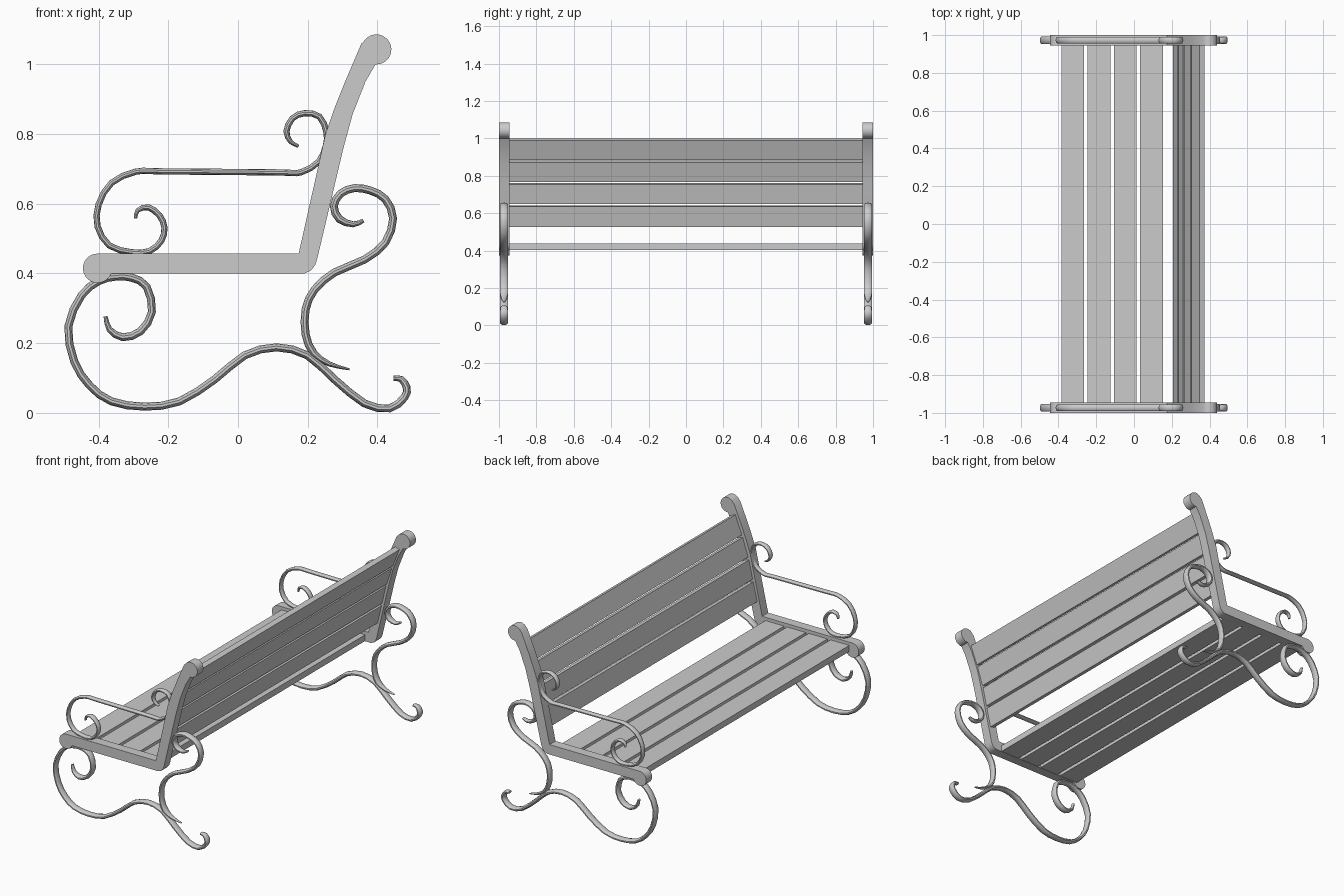
import bpy, bmesh, math
from mathutils import Vector


def make(name, bm, smooth=None, mirror=False):
    bmesh.ops.recalc_face_normals(bm, faces=bm.faces[:])
    me = bpy.data.meshes.new(name)
    bm.to_mesh(me)
    bm.free()
    ob = bpy.data.objects.new(name, me)
    bpy.context.collection.objects.link(ob)
    if mirror:
        m = ob.modifiers.new("mirror", 'MIRROR')
        m.use_axis = (False, True, False)
    if smooth:
        bpy.ops.object.select_all(action='DESELECT')
        ob.select_set(True)
        bpy.context.view_layer.objects.active = ob
        bpy.ops.object.shade_smooth_by_angle(angle=math.radians(smooth))
    return ob


def prism(name, outline, y0, y1, smooth=None, mirror=False):
    """Extrude an (x, z) outline from y0 to y1."""
    bm = bmesh.new()
    a = [bm.verts.new((x, y0, z)) for x, z in outline]
    b = [bm.verts.new((x, y1, z)) for x, z in outline]
    bm.faces.new(a)
    bm.faces.new(b[::-1])
    for i in range(len(a)):
        j = (i + 1) % len(a)
        bm.faces.new((a[i], a[j], b[j], b[i]))
    return make(name, bm, smooth, mirror)


def arc(cx, cz, r, a0, a1, n):
    return [(cx + r * math.cos(math.radians(a0 + (a1 - a0) * i / n)),
             cz + r * math.sin(math.radians(a0 + (a1 - a0) * i / n)))
            for i in range(n + 1)]


def spline(pts, sub=2):
    """Catmull-Rom curve through the points."""
    p = [Vector(q) for q in pts]
    p = [2 * p[0] - p[1]] + p + [2 * p[-1] - p[-2]]
    out = []
    for i in range(1, len(p) - 2):
        a, b, c, d = p[i - 1:i + 3]
        for k in range(sub):
            t = k / sub
            out.append(0.5 * (2 * b + (c - a) * t + (2 * a - 5 * b + 4 * c - d) * t * t
                              + (3 * b - a - 3 * c + d) * t ** 3))
    return out + [p[-2]]


def scroll(name, pts, thick, wide, start=0.5, end=0.5, sides=10):
    """Sweep an oval section along a curled path, tapering at both ends."""
    path = spline(pts)
    n = len(path)
    bm = bmesh.new()
    rings = []
    for i, p in enumerate(path):
        t = (path[min(i + 1, n - 1)] - path[max(i - 1, 0)]).normalized()
        s = min(1, start + (1 - start) * i / 4, end + (1 - end) * (n - 1 - i) / 4)
        ring = []
        for k in range(sides):
            a = 2 * math.pi * k / sides
            u, v = math.cos(a) * thick * s, math.sin(a) * wide * s
            ring.append(bm.verts.new((p.x - t.y * u, -0.973 + v, p.y + t.x * u)))
        rings.append(ring)
    for r, q in zip(rings, rings[1:]):
        for k in range(sides):
            j = (k + 1) % sides
            bm.faces.new((r[k], r[j], q[j], q[k]))
    bm.faces.new(rings[0])
    bm.faces.new(rings[-1])
    return make(name, bm, 50, True)


# Flat L-shaped end frames with round knobs
outline = (arc(-0.403, 0.415, 0.042, -21, -270, 20)
           + [(0.174, 0.457), (0.251, 0.80), (0.277, 0.875), (0.306, 0.948), (0.354, 1.06)]
           + arc(0.397, 1.043, 0.043, 150, -93, 20)
           + [(0.366, 0.951), (0.329, 0.857), (0.303, 0.762), (0.228, 0.445),
              (0.222, 0.425), (0.209, 0.408), (0.190, 0.40)])
prism("end_frame", outline, -1.0, -0.945, 30, True)

# Seat slats
for i in range(4):
    x = -0.384 + 0.139 * i
    prism(f"seat_slat_{i + 1}", [(x, 0.402), (x + 0.12, 0.402), (x + 0.12, 0.438), (x, 0.438)],
          -0.95, 0.95)

# Back slats, following the lean of the frame
back = [((0.219, 0.530), (0.2445, 0.638)), ((0.248, 0.652), (0.272, 0.757)),
        ((0.277, 0.771), (0.312, 0.876)), ((0.317, 0.888), (0.359, 0.994))]
for i, (lo, hi) in enumerate(back):
    lo, hi = Vector(lo), Vector(hi)
    d = (hi - lo).normalized()
    nrm = Vector((-d.y, d.x)) * 0.014
    prism(f"back_slat_{i + 1}", [lo + nrm, hi + nrm, hi - nrm, lo - nrm], -0.95, 0.95)

# Front leg: big scroll sweeping along the ground to the rear foot
scroll("front_leg", [
    (-0.380, 0.277), (-0.369, 0.240), (-0.331, 0.217), (-0.280, 0.234), (-0.247, 0.290),
    (-0.262, 0.362), (-0.305, 0.388), (-0.351, 0.391), (-0.400, 0.378), (-0.449, 0.337),
    (-0.487, 0.248), (-0.470, 0.148), (-0.426, 0.079), (-0.363, 0.033), (-0.268, 0.018),
    (-0.168, 0.033), (-0.067, 0.096), (0.019, 0.165), (0.110, 0.188), (0.199, 0.165),
    (0.277, 0.096), (0.363, 0.027), (0.435, 0.013), (0.478, 0.045), (0.484, 0.073),
    (0.468, 0.097), (0.446, 0.099)], 0.0115, 0.022, 0.5, 0.65)

# Rear leg: S-shaped scroll behind the back
scroll("rear_leg", [
    (0.320, 0.125), (0.263, 0.140), (0.217, 0.171), (0.194, 0.225), (0.194, 0.297),
    (0.220, 0.354), (0.277, 0.403), (0.363, 0.440), (0.423, 0.489), (0.445, 0.558),
    (0.423, 0.613), (0.380, 0.638), (0.334, 0.645), (0.294, 0.629), (0.275, 0.593),
    (0.291, 0.556), (0.331, 0.541), (0.360, 0.552)], 0.0115, 0.022, 0.25, 0.5)

# Armrest with a curl at each end
scroll("armrest", [
    (-0.294, 0.558), (-0.288, 0.581), (-0.257, 0.590), (-0.225, 0.566), (-0.211, 0.532),
    (-0.220, 0.494), (-0.254, 0.464), (-0.306, 0.461), (-0.369, 0.480), (-0.403, 0.535),
    (-0.400, 0.598), (-0.363, 0.660), (-0.294, 0.692), (-0.220, 0.693), (0.120, 0.690),
    (0.180, 0.690), (0.231, 0.720), (0.252, 0.765), (0.254, 0.805), (0.234, 0.850),
    (0.191, 0.860), (0.156, 0.845), (0.139, 0.808), (0.151, 0.778), (0.174, 0.765)],
    0.009, 0.017, 0.5, 0.5)
